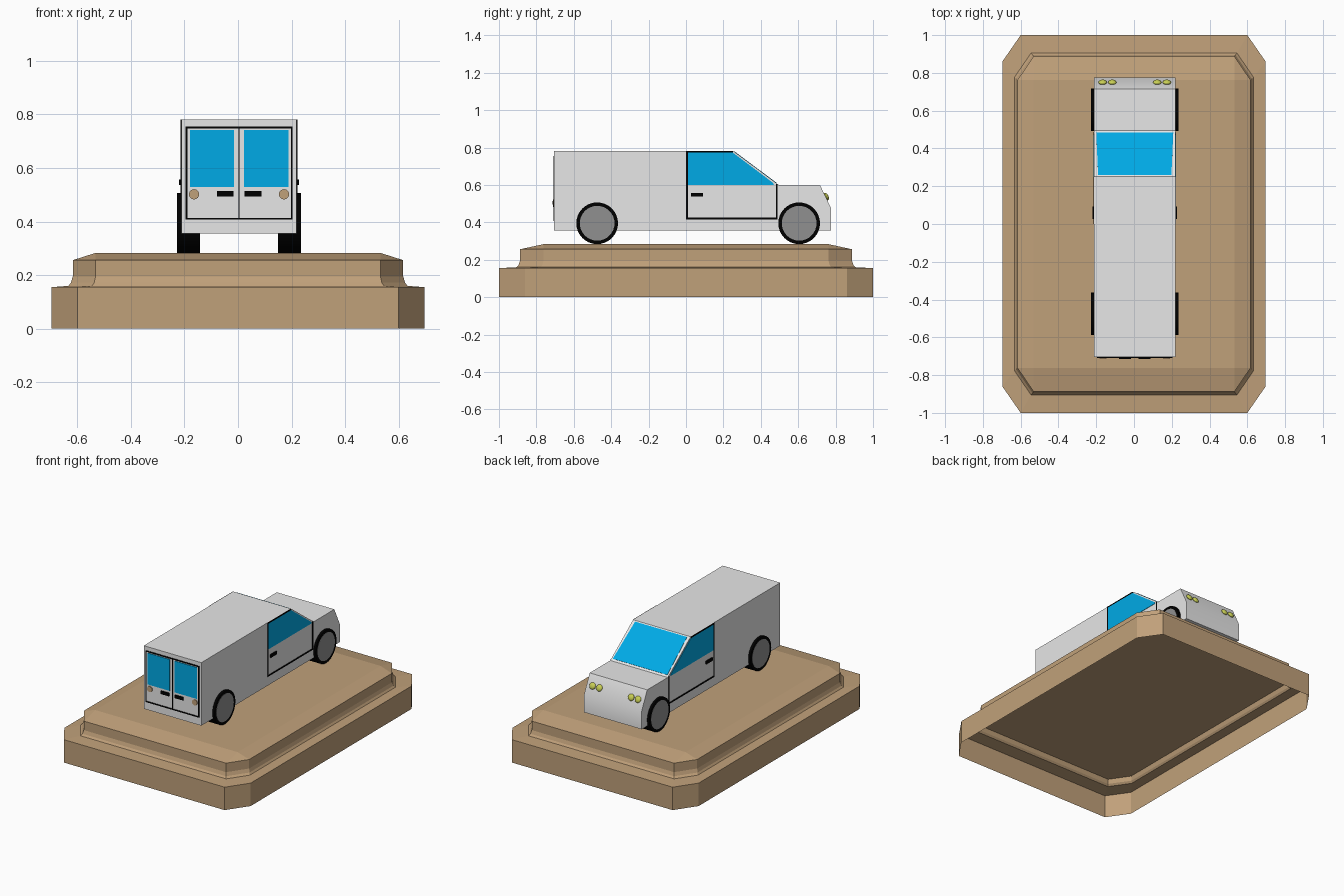
import bpy, bmesh, math
from mathutils import Vector, Matrix

cube = bpy.data.objects.get("Cube")
if cube:
    bpy.data.objects.remove(cube, do_unlink=True)


def material(name, r, g, b):
    m = bpy.data.materials.new(name)
    m.use_nodes = True
    m.diffuse_color = (r, g, b, 1)
    m.node_tree.nodes["Principled BSDF"].inputs["Base Color"].default_value = (r, g, b, 1)
    return m


TAN = material("tan", 0.53, 0.355, 0.195)
WHITE = material("body_white", 0.8, 0.8, 0.8)
BLUE = material("glass_blue", 0, 0.4, 0.79)
BLACK = material("black", 0, 0, 0)
GREY = material("hub_grey", 0.28, 0.28, 0.28)
YELLOW = material("lamp_yellow", 0.58, 0.62, 0.09)

MID, HALF, REAR = 0.004, 0.215, -0.705  # van centre line, half width, rear face


def finish(name, bm, mat, smooth=False):
    bmesh.ops.recalc_face_normals(bm, faces=bm.faces)
    mesh = bpy.data.meshes.new(name)
    bm.to_mesh(mesh)
    bm.free()
    mesh.materials.append(mat)
    ob = bpy.data.objects.new(name, mesh)
    bpy.context.collection.objects.link(ob)
    if smooth:
        bpy.ops.object.select_all(action='DESELECT')
        ob.select_set(True)
        bpy.context.view_layer.objects.active = ob
        bpy.ops.object.shade_smooth_by_angle(angle=math.radians(30))


def slab(name, points, depth, mat, smooth=False):
    """Flat polygon pushed out along the depth vector."""
    bm = bmesh.new()
    face = bm.faces.new([bm.verts.new(p) for p in points])
    extra = bmesh.ops.extrude_face_region(bm, geom=[face], use_keep_orig=True)
    verts = [v for v in extra["geom"] if isinstance(v, bmesh.types.BMVert)]
    bmesh.ops.translate(bm, verts=verts, vec=Vector(depth))
    finish(name, bm, mat, smooth)


def disc(name, centre, direction, radius, thickness, mat, sides=32):
    bm = bmesh.new()
    turn = Vector(direction).to_track_quat('Z', 'Y').to_matrix().to_4x4()
    bmesh.ops.create_cone(bm, cap_ends=True, segments=sides, radius1=radius, radius2=radius,
                          depth=thickness, matrix=Matrix.Translation(centre) @ turn)
    finish(name, bm, mat, True)


def rear_plate(name, x0, x1, z0, z1, mat, thick=0.004):
    pts = [(MID + x, REAR, z) for x, z in ((x0, z0), (x1, z0), (x1, z1), (x0, z1))]
    slab(name, pts, (0, -thick, 0), mat)


def side_plate(name, side, outline, mat, thick=0.003):
    pts = [(MID + side * HALF, y, z) for y, z in outline]
    slab(name, pts, (side * thick, 0, 0), mat)


def box(y0, y1, z0, z1):
    return [(y0, z0), (y1, z0), (y1, z1), (y0, z1)]


def chamfered(hx, hy, cx, cy, z):
    """Rectangle with cut corners: half sizes, corner cuts, height."""
    ring = []
    for sx, sy in ((1, 1), (-1, 1), (-1, -1), (1, -1)):
        pair = [(sx * hx, sy * (hy - cy), z), (sx * (hx - cx), sy * hy, z)]
        ring += pair if sx == sy else pair[::-1]
    return ring


# Plinth: open-bottomed, flat-faced shell lofted through chamfered rectangles
def plinth():
    bm = bmesh.new()
    sections = ((0.697, 1.0, 0.097, 0.14, 0), (0.697, 1.0, 0.097, 0.14, 0.155),
                (0.633, 0.905, 0.088, 0.128, 0.16), (0.624, 0.895, 0.087, 0.127, 0.172),
                (0.617, 0.887, 0.085, 0.125, 0.195),
                (0.617, 0.887, 0.085, 0.125, 0.256), (0.532, 0.763, 0, 0, 0.283))
    rings = [[bm.verts.new(p) for p in chamfered(*s)] for s in sections]
    for a, b in zip(rings, rings[1:]):
        for i in range(8):
            j = (i + 1) % 8
            bm.faces.new((a[i], a[j], b[j], b[i]))
    bm.faces.new(rings[-1])
    bmesh.ops.remove_doubles(bm, verts=bm.verts, dist=0.0001)
    finish("plinth", bm, TAN)


plinth()

# Flat floor closing the upper step from underneath
slab("plinth_underside", chamfered(0.617, 0.887, 0.085, 0.125, 0.2), (0, 0, 0.01), TAN)

# Van body from its side profile
ROOF, COWL = Vector((MID, 0.252, 0.782)), Vector((MID, 0.496, 0.6))
profile = [(REAR, 0.356), (REAR, 0.782), ROOF.yz, COWL.yz, (0.716, 0.6), (0.775, 0.477), (0.775, 0.356)]
slab("van_body", [(MID - HALF, y, z) for y, z in profile], (2 * HALF, 0, 0), WHITE, True)

# Windscreen plate on the sloped face
top, low = ROOF.lerp(COWL, 0.03), ROOF.lerp(COWL, 0.95)
slope = (COWL - ROOF).normalized()
glass_normal = Vector((0, -slope.z, slope.y))
slab("windscreen", [top + Vector((-0.194, 0, 0)), top + Vector((0.194, 0, 0)),
                    low + Vector((0.204, 0, 0)), low + Vector((-0.204, 0, 0))],
     glass_normal * 0.002, BLUE)

nose_normal = Vector((0, 0.123, 0.059)).normalized()
for side, tag in ((1, "left"), (-1, "right")):
    # Cab door: glass, seams and handle
    side_plate(tag + "_door_glass", side, [(0.01, 0.6), (0.47, 0.6), (0.464, 0.612), (0.25, 0.773),
                                           (0.01, 0.773)], BLUE)
    for seam, outline in (("rear", box(0.001, 0.01, 0.42, 0.782)), ("bottom", box(0.001, 0.488, 0.416, 0.425)),
                          ("front", box(0.48, 0.488, 0.42, 0.605)), ("top", box(0.001, 0.25, 0.773, 0.782))):
        side_plate(f"{tag}_door_{seam}_seam", side, outline, BLACK)
    side_plate(tag + "_door_handle", side, box(0.027, 0.092, 0.537, 0.557), BLACK, 0.009)

    # Wheels
    for y, end in ((-0.475, "rear"), (0.605, "front")):
        disc(f"{tag}_{end}_tyre", (MID + side * 0.188, y, 0.395), (side, 0, 0), 0.1115, 0.086, BLACK)
        disc(f"{tag}_{end}_hub", (MID + side * 0.23, y, 0.395), (side, 0, 0), 0.093, 0.004, GREY)

    # Rear door: window, seams, handle and round lamp
    rear_plate(tag + "_rear_window", side * 0.019, side * 0.184, 0.53, 0.742, BLUE)
    rear_plate(tag + "_rear_seam", side * 0.193, side * 0.2, 0.407, 0.755, BLACK)
    rear_plate(tag + "_rear_handle", side * 0.021, side * 0.083, 0.494, 0.514, BLACK, 0.009)
    disc(tag + "_rear_lamp", (MID + side * 0.168, REAR, 0.502), (0, -1, 0), 0.019, 0.012, TAN, 24)

    # Paired domed headlamps on the sloped nose
    for x, place in ((0.17, "outer"), (0.119, "inner")):
        bm = bmesh.new()
        turn = nose_normal.to_track_quat('Z', 'Y').to_matrix().to_4x4()
        bmesh.ops.create_uvsphere(bm, u_segments=20, v_segments=10, radius=0.022,
                                  matrix=Matrix.Translation((MID + side * x, 0.75, 0.537)) @ turn
                                  @ Matrix.Diagonal((1, 1, 0.55, 1)))
        finish(f"{tag}_{place}_headlamp", bm, YELLOW, True)

# Shared rear door seams
rear_plate("rear_top_seam", -0.2, 0.2, 0.748, 0.755, BLACK)
rear_plate("rear_bottom_seam", -0.2, 0.2, 0.407, 0.414, BLACK)
rear_plate("rear_centre_seam", -0.0025, 0.0025, 0.41, 0.75, BLACK)
